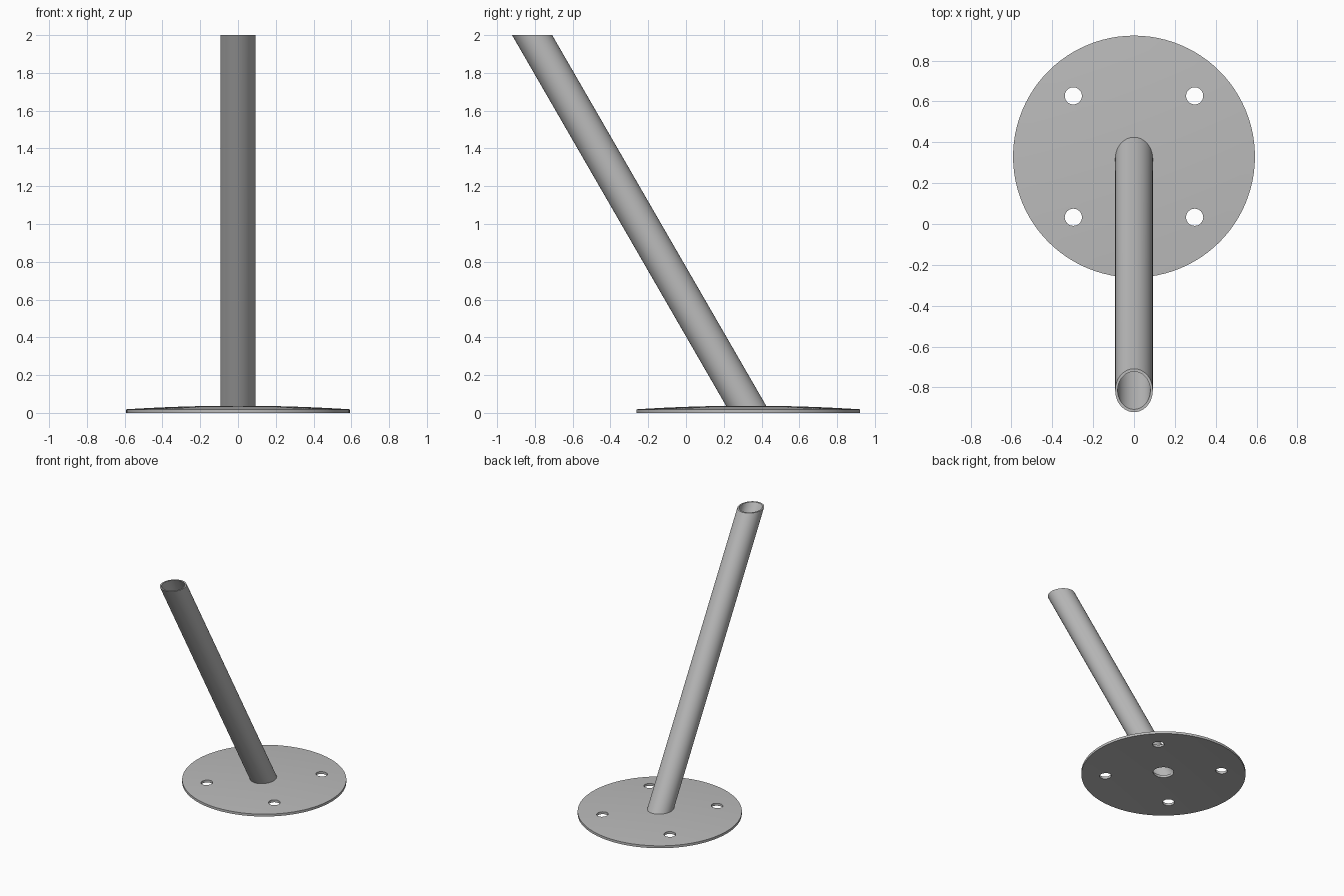
import bpy, bmesh
from math import sin, cos, pi, radians, tan

cube = bpy.data.objects.get("Cube")
if cube:
    bpy.data.objects.remove(cube, do_unlink=True)

PLATE_Y, PLATE_R, THICK, DOME = 0.33, 0.592, 0.019, 0.019
TILT = radians(30)

steel = bpy.data.materials.new("grey steel")
steel.use_nodes = True
grey = (0.5, 0.5, 0.5, 1)
steel.diffuse_color = grey
steel.node_tree.nodes["Principled BSDF"].inputs["Base Color"].default_value = grey


def finish(name, bm):
    bmesh.ops.recalc_face_normals(bm, faces=bm.faces)
    mesh = bpy.data.meshes.new(name)
    bm.to_mesh(mesh)
    bm.free()
    obj = bpy.data.objects.new(name, mesh)
    bpy.context.collection.objects.link(obj)
    mesh.materials.append(steel)
    return obj


def ring(bm, rx, ry, y, z, n):
    return [bm.verts.new((rx * cos(2 * pi * i / n), y + ry * sin(2 * pi * i / n), z))
            for i in range(n)]


def join_rings(bm, rings):
    """Closed strip of quads through the rings, last back to first."""
    for a, b in zip(rings, rings[1:] + rings[:1]):
        n = len(a)
        for i in range(n):
            j = (i + 1) % n
            bm.faces.new((a[i], a[j], b[j], b[i]))


def smooth(obj):
    bpy.ops.object.select_all(action="DESELECT")
    obj.select_set(True)
    bpy.context.view_layer.objects.active = obj
    bpy.ops.object.shade_smooth_by_angle(angle=radians(30))


# Dished base plate with a drain hole in the middle
bm = bmesh.new()
radii = [0.074 + (PLATE_R - 0.074) * k / 8 for k in range(9)]
profile = [(r, DOME * (1 - (r / PLATE_R) ** 2)) for r in radii]
loop = [(r, z + THICK) for r, z in profile] + profile[::-1]
join_rings(bm, [ring(bm, r, r, PLATE_Y, z, 96) for r, z in loop])
plate = finish("base_plate", bm)

# Four bolt holes
bm = bmesh.new()
for sx in (-1, 1):
    for sy in (-1, 1):
        made = bmesh.ops.create_cone(bm, cap_ends=True, segments=32,
                                     radius1=0.042, radius2=0.042, depth=0.3)
        bmesh.ops.translate(bm, verts=made["verts"],
                            vec=(sx * 0.297, PLATE_Y + sy * 0.297, 0))
cutter = finish("bolt_hole_cutter", bm)
cutter.hide_render = True
holes = plate.modifiers.new("bolt_holes", "BOOLEAN")
holes.object = cutter
holes.operation = "DIFFERENCE"
holes.solver = "EXACT"
bpy.context.view_layer.objects.active = plate
plate.select_set(True)
bpy.ops.object.modifier_apply(modifier=holes.name)
bpy.data.objects.remove(cutter, do_unlink=True)
smooth(plate)

# Leaning hollow tube, cut level at both ends
bm = bmesh.new()
rings = []
for r, z in ((0.092, 0.03), (0.092, 2), (0.08, 2), (0.08, 0.03)):
    y = PLATE_Y + 0.01 - z * tan(TILT)
    rings.append(ring(bm, r, r / cos(TILT), y, z, 64))
join_rings(bm, rings)
smooth(finish("leaning_tube", bm))
